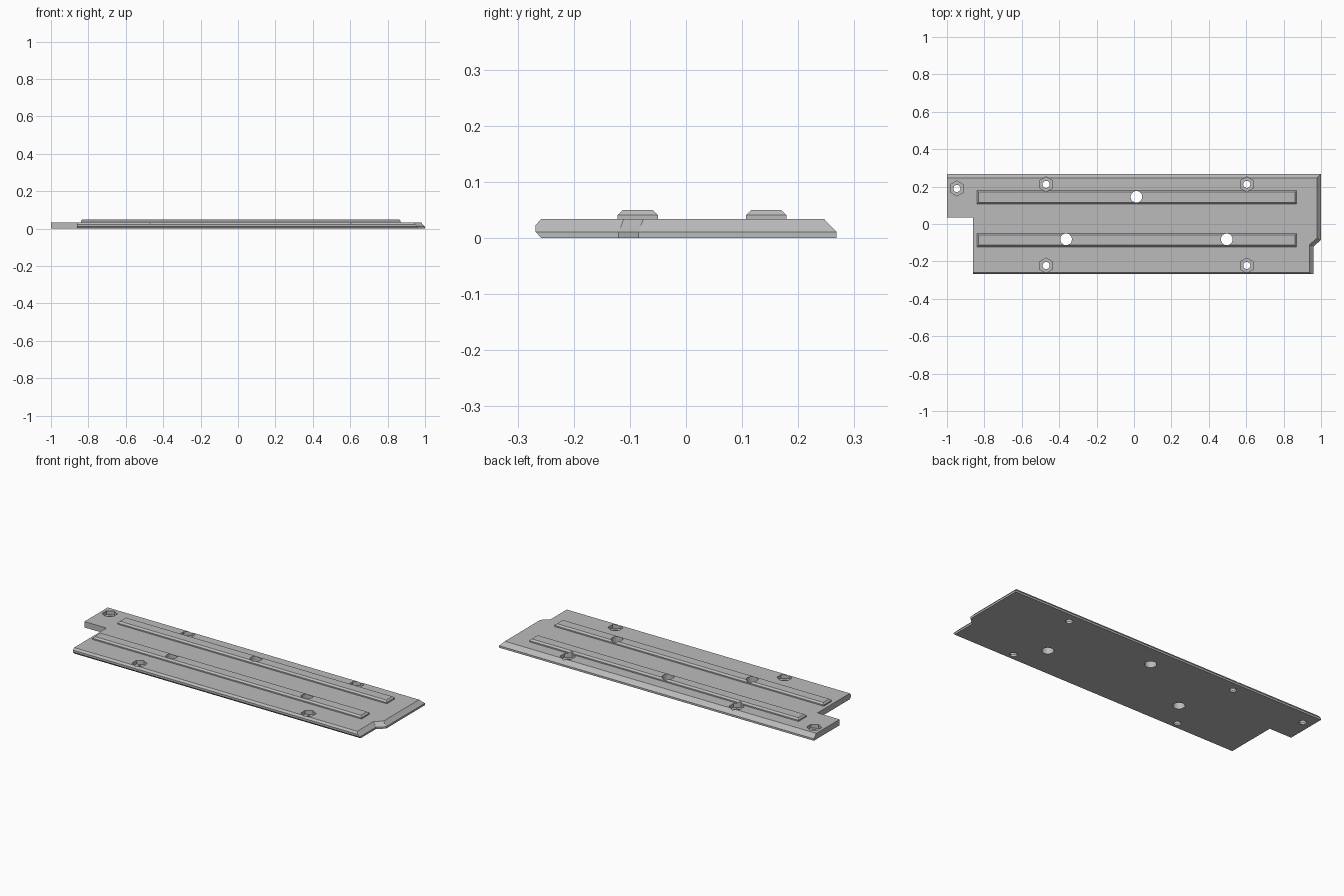
import bpy, bmesh, math
from mathutils import Matrix

if "Cube" in bpy.data.objects:
    bpy.data.objects.remove(bpy.data.objects["Cube"])

grey = bpy.data.materials.new("mid_grey")
grey.diffuse_color = (0.5, 0.5, 0.5, 1)
grey.use_nodes = True
grey.node_tree.nodes["Principled BSDF"].inputs["Base Color"].default_value = grey.diffuse_color


def finish(name, bm):
    bmesh.ops.recalc_face_normals(bm, faces=bm.faces)
    mesh = bpy.data.meshes.new(name)
    bm.to_mesh(mesh)
    bm.free()
    mesh.materials.append(grey)
    ob = bpy.data.objects.new(name, mesh)
    bpy.context.collection.objects.link(ob)
    return ob


def loft(name, layers):
    """Join matching outlines, stacked from bottom to top, into a closed solid."""
    bm = bmesh.new()
    rings = [[bm.verts.new(p) for p in layer] for layer in layers]
    for a, b in zip(rings, rings[1:]):
        for i in range(len(a)):
            j = (i + 1) % len(a)
            bm.faces.new((a[i], a[j], b[j], b[i]))
    bm.faces.new(rings[0][::-1])
    bm.faces.new(rings[-1])
    return finish(name, bm)


def prisms(name, centres, radius, sides, z0, z1):
    """Upright prisms at each centre, used for cutting."""
    bm = bmesh.new()
    for x, y in centres:
        bmesh.ops.create_cone(
            bm, cap_ends=True, segments=sides, radius1=radius, radius2=radius,
            depth=z1 - z0, matrix=Matrix.Translation((x, y, (z0 + z1) / 2)))
    ob = finish(name, bm)
    ob.hide_render = True
    return ob


# Plate: inset d on the sloped back and right edges, front edge at y = front
def plate_outline(z, d, front):
    k = d * 0.41
    return [(-0.86, front, z), (0.96 - d, front, z), (0.96 - d, -0.12 + k, z),
            (1 - d, -0.085 + k, z), (1 - d, 0.268 - d, z),
            (-1, 0.268 - d, z), (-1, 0.035, z), (-0.86, 0.035, z)]


parts = [loft("base_plate", [plate_outline(0, 0, -0.258),
                             plate_outline(0.011, 0, -0.268),
                             plate_outline(0.023, 0.012, -0.268),
                             plate_outline(0.034, 0.022, -0.258)])]


# Two long ribs with chamfered top edges
def rib_outline(y, z, d):
    x0, x1, h = -0.84 + d, 0.87 - d, 0.036 - d
    return [(x0, y - h, z), (x1, y - h, z), (x1, y + h, z), (x0, y + h, z)]


for name, y in (("front_rib", -0.086), ("back_rib", 0.143)):
    parts.append(loft(name, [rib_outline(y, 0.033, 0), rib_outline(y, 0.041, 0),
                             rib_outline(y, 0.05, 0.009)]))

# Hexagonal nut pockets, screw holes and larger round holes
nuts = [(x, y) for x in (-0.47, 0.603) for y in (-0.222, 0.212)] + [(-0.947, 0.19)]
cutters = [
    prisms("nut_pocket_cutter", nuts, 0.04, 6, 0.012, 0.1),
    prisms("screw_hole_cutter", nuts, 0.019, 24, -0.1, 0.1),
    prisms("round_hole_cutter", [(0.013, 0.145), (-0.363, -0.082), (0.496, -0.082)],
           0.031, 32, -0.1, 0.1)]

for ob in parts:
    for c in cutters:
        mod = ob.modifiers.new(c.name, 'BOOLEAN')
        mod.operation = 'DIFFERENCE'
        mod.solver = 'EXACT'
        mod.object = c
    bpy.context.view_layer.update()
    dg = bpy.context.evaluated_depsgraph_get()
    mesh = bpy.data.meshes.new_from_object(ob.evaluated_get(dg))
    ob.modifiers.clear()
    ob.data = mesh
for c in cutters:
    bpy.data.objects.remove(c)

# Smooth hole walls, sharp edges elsewhere
for ob in parts:
    bpy.ops.object.select_all(action='DESELECT')
    ob.select_set(True)
    bpy.context.view_layer.objects.active = ob
    bpy.ops.object.shade_smooth_by_angle(angle=math.radians(25))
